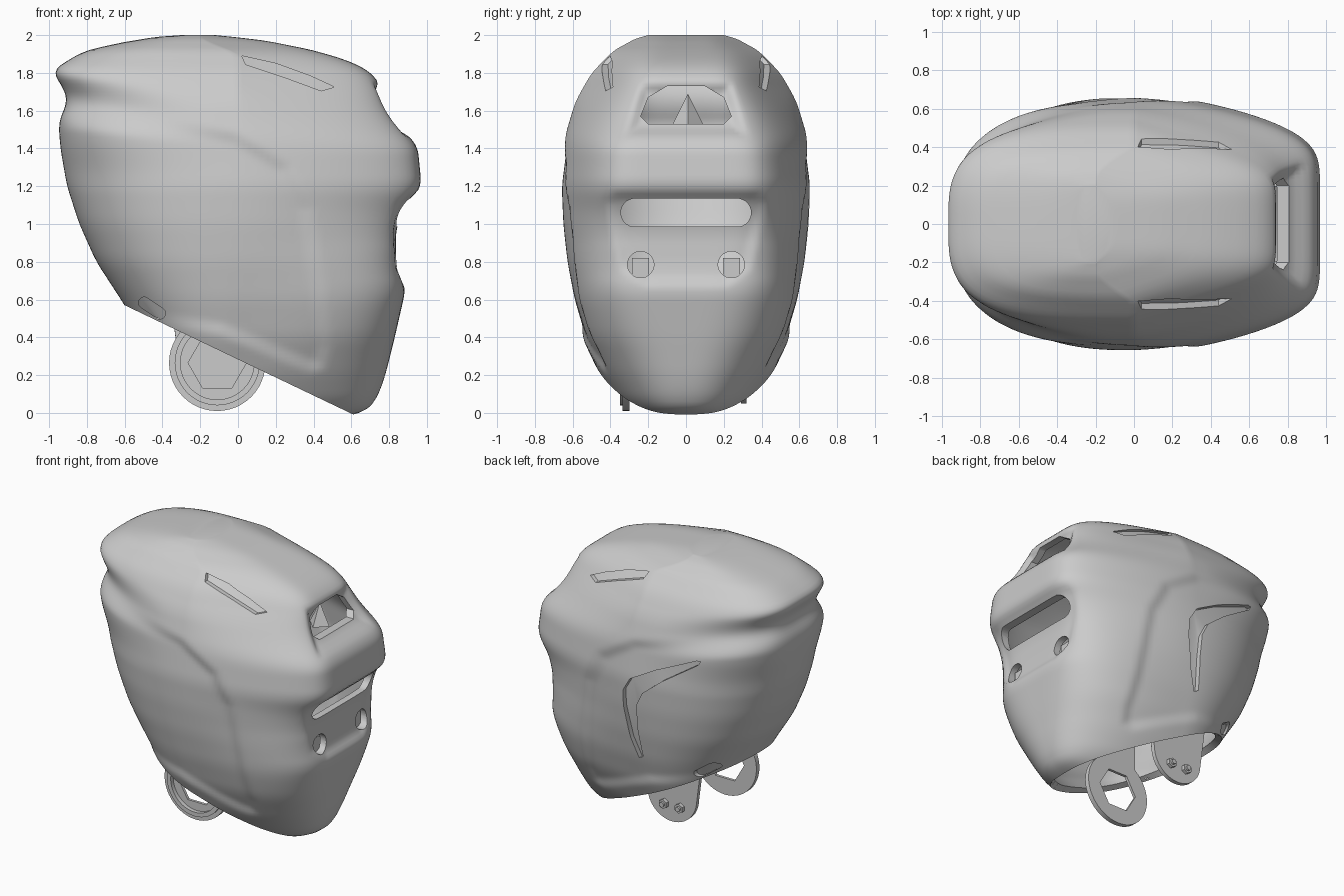
import bpy, bmesh
from math import sin, cos, pi, radians
from mathutils import Vector, Matrix

if "Cube" in bpy.data.objects:
    bpy.data.objects.remove(bpy.data.objects["Cube"], do_unlink=True)

grey = bpy.data.materials.new("plain_grey")
grey.use_nodes = True
grey.diffuse_color = (0.6, 0.6, 0.6, 1)
grey.node_tree.nodes["Principled BSDF"].inputs["Base Color"].default_value = (0.6, 0.6, 0.6, 1)

# Height profiles of the shell: (z, value)
REAR = [(-.02, -.3), (.2, -.4), (.57, -.6), (.8, -.75), (1, -.84), (1.2, -.905), (1.4, -.94), (1.53, -.95),
        (1.58, -.935), (1.65, -.9), (1.72, -.925), (1.81, -.985), (1.88, -.88), (1.92, -.8), (1.96, -.62),
        (1.99, -.44), (2, -.3)]
FRONT = [(-.02, .57), (0, .64), (.03, .7), (.1, .745), (.2, .78), (.4, .83), (.65, .887), (.78, .86), (.95, .856),
         (1.06, .885), (1.16, .945), (1.2, .972), (1.42, .95), (1.5, .87), (1.6, .8), (1.75, .745), (1.8, .71),
         (1.86, .6), (1.92, .4), (1.97, .15), (1.99, -.02), (2, -.12)]
WIDTH = [(-.02, .27), (.08, .375), (.2, .455), (.4, .55), (.6, .61), (.8, .648), (1, .67), (1.2, .678),
         (1.45, .645), (1.65, .585), (1.8, .5), (1.92, .38), (1.98, .27), (2, .2)]
# Outlines of the sunken areas
SIDE_PANEL = [(-1.3, 1.62), (-.5, 1.6), (0, 1.5), (.28, 1.33), (.4, 1.1), (.46, .7), (.5, .35),
              (.47, .22), (.38, .2), (-.1, .4), (-1.3, .6)]
FACE = [(-.4, 1.19), (.4, 1.19), (.44, 1.12), (.35, .75), (.22, .66), (-.22, .66), (-.35, .75), (-.44, 1.12)]
HOOD = [(-.34, 1.45), (.34, 1.45), (.25, 1.76), (-.25, 1.76)]


def step(lo, hi, v):
    t = min(1, max(0, (v - lo) / (hi - lo)))
    return t * t * (3 - 2 * t)


def lerp(table, z):
    z = min(table[-1][0], max(table[0][0], z))
    for (z0, a), (z1, b) in zip(table, table[1:]):
        if z <= z1:
            return a + (b - a) * (z - z0) / (z1 - z0)


def profile(table, z):
    h = .045 * min(1, max(0, 2 - z) * 4, max(0, z + .02) * 6)
    return sum(lerp(table, z + k * h / 3) for k in range(-3, 4)) / 7


def depth_in(poly, u, v):
    """Distance to the outline for a point inside it, otherwise zero."""
    inside, best = False, 9
    for (ax, ay), (bx, by) in zip(poly, poly[1:] + poly[:1]):
        if (ay > v) != (by > v) and u < ax + (v - ay) * (bx - ax) / (by - ay):
            inside = not inside
        dx, dy = bx - ax, by - ay
        t = min(1, max(0, ((u - ax) * dx + (v - ay) * dy) / (dx * dx + dy * dy)))
        best = min(best, ((u - ax - t * dx) ** 2 + (v - ay - t * dy) ** 2) ** .5)
    return best if inside else 0


def section(z, front):
    """Centre, length, half width, roundness, taper and taper power of a level slice."""
    centre = -.2 * step(1.88, 2, z)
    width, s, high = profile(WIDTH, z), step(.1, 1.1, z), step(1.35, 1.8, z)
    if front:
        boxy = 2.4 + 3.4 * s + 2.2 * step(.6, 1.2, z) * (1 - high)
        return centre, profile(FRONT, z) - centre, width, boxy, .34 * s + .08 * high, 1.7 - .7 * high
    return centre, centre - profile(REAR, z), width, 2.2 + 1.2 * step(1.2, 1.8, z), 0, 1


def side_inset(x, z):
    panel = .022 * step(0, .09, depth_in(SIDE_PANEL, x, z)) * step(-.7, .1, x)
    line = 1.65 - .12 * (x + .95)
    return panel + .05 * step(.15, 0, abs(z - line)) * step(-.1, -.75, x)


def side_y(x, z):
    c, a, w, n, taper, power = section(z, x > 0)
    t = min(1, abs(x - c) / a)
    return w * (1 - t ** n) ** (1 / n) * (1 - taper * t ** power) - side_inset(x, z)


def finish(name, bm, smooth=True):
    bmesh.ops.recalc_face_normals(bm, faces=bm.faces)
    mesh = bpy.data.meshes.new(name)
    bm.to_mesh(mesh)
    bm.free()
    ob = bpy.data.objects.new(name, mesh)
    bpy.context.collection.objects.link(ob)
    mesh.materials.append(grey)
    if smooth:
        shade(ob)
    return ob


def shade(ob):
    bpy.ops.object.select_all(action='DESELECT')
    ob.select_set(True)
    bpy.context.view_layer.objects.active = ob
    bpy.ops.object.convert(target='MESH')
    bpy.ops.object.shade_smooth_by_angle(angle=radians(32))


def prism(bm, pts, axis, lo, hi):
    """Extrude a flat outline along x or y; lo and hi may be functions."""
    def place(p, d):
        d = d(*p) if callable(d) else d
        return (d, p[0], p[1]) if axis == 'x' else (p[0], d, p[1])
    a = [bm.verts.new(place(p, lo)) for p in pts]
    b = [bm.verts.new(place(p, hi)) for p in pts]
    faces = [bm.faces.new(a), bm.faces.new(b[::-1])]
    for i in range(len(pts)):
        j = (i + 1) % len(pts)
        faces.append(bm.faces.new((a[j], a[i], b[i], b[j])))
    bmesh.ops.triangulate(bm, faces=faces[:2])


def pill(u, v, half, r, tilt=0, n=24):
    pts = []
    for i in range(n):
        t = 2 * pi * (i + .5) / n
        p, q = r * cos(t) + (half - r) * (1 if cos(t) > 0 else -1), r * sin(t)
        pts.append((u + p * cos(tilt) - q * sin(tilt), v + p * sin(tilt) + q * cos(tilt)))
    return pts


# Shell: level slices stacked from chin to crown
SEG = 192
levels = [-.02, -.01, 0, .01] + [.02 * i for i in range(1, 96)]
levels += [1.92, 1.935, 1.95, 1.962, 1.974, 1.984, 1.992, 1.997, 2]
bm = bmesh.new()
rows = []
for z in levels:
    halves = {f: section(z, f) for f in (True, False)}
    row = []
    for i in range(SEG):
        t = 2 * pi * i / SEG
        ct, st = cos(t), sin(t)
        c, a, w, n, taper, power = halves[ct > 0]
        r = (abs(ct) ** n + abs(st) ** n) ** (-1 / n)
        x = c + a * r * ct
        y = w * r * st * (1 - taper * abs(r * ct) ** power)
        if abs(y) > .1:
            y -= side_inset(x, z) * (1 if y > 0 else -1) * step(.1, .4, abs(y))
        if x > .5:
            x -= .022 * step(0, .07, depth_in(FACE, y, z))
            x -= .045 * step(0, .08, depth_in(HOOD, y, z))
        row.append(bm.verts.new((x, y, z)))
    rows.append(row)
for low, high in zip(rows, rows[1:]):
    for i in range(SEG):
        j = (i + 1) % SEG
        bm.faces.new((low[i], low[j], high[j], high[i]))
bm.faces.new(rows[-1])
bmesh.ops.bisect_plane(bm, geom=bm.verts[:] + bm.edges[:] + bm.faces[:],
                       plane_co=(-.6, 0, .57), plane_no=(.478, 0, 1), clear_inner=True)
shell = finish("shell", bm, smooth=False)
solid = shell.modifiers.new("thickness", 'SOLIDIFY')
solid.thickness, solid.offset = .05, -1

# Openings: front slot, lamp hole, round holes, side slot, crown vents, rim pockets
bm = bmesh.new()
prism(bm, pill(0, 1.06, .345, .075), 'x', .5, 1.3)
prism(bm, [(-.2, 1.53), (.2, 1.53), (.24, 1.57), (.2, 1.67), (.1, 1.73), (-.1, 1.73), (-.2, 1.67), (-.24, 1.57)],
      'x', .5, 1.3)
SIDE_SLOT = [(-.53, 1.44), (-.5, 1.44), (-.2, 1.31), (0, 1.2), (.06, 1.1), (.06, .98), (.02, .75), (-.03, .6),
             (-.065, .62), (-.045, .85), (-.05, 1.02), (-.1, 1.12), (-.25, 1.24), (-.51, 1.41)]
prism(bm, SIDE_SLOT, 'y', lambda x, z: side_y(x, z) - .035, 1)
VENT = [(.02, 1.89), (.2, 1.85), (.38, 1.785), (.51, 1.725), (.44, 1.705), (.25, 1.775), (.04, 1.845)]
for s in (-1, 1):
    prism(bm, pill(.24 * s, .785, .07, .07), 'x', .5, 1.3)
    prism(bm, VENT, 'y', lambda x, z: s * (side_y(x, z) - .03), s)
    prism(bm, pill(-.455, .555, .08, .03, -.6), 'y', lambda x, z: s * (side_y(x, z) - .035), s)
cutter = finish("opening_cutter", bm, smooth=False)
cutter.hide_render = True
cut = shell.modifiers.new("openings", 'BOOLEAN')
cut.operation, cut.solver, cut.object = 'DIFFERENCE', 'EXACT', cutter
shade(shell)
bpy.data.objects.remove(cutter, do_unlink=True)

# Right ear ring: stepped rim turned around a sideways axis, with a six-sided opening
bm = bmesh.new()
RIM = [(.255, -.30), (.255, -.335), (.225, -.335), (.225, -.35), (.195, -.35), (.195, -.32), (.14, -.32), (.14, -.30)]
turns = []
for i in range(48):
    t = 2 * pi * i / 48
    hexagon = cos(pi / 6) / cos(t % (pi / 3) - pi / 6)
    turns.append([bm.verts.new((-.11 + r * k * cos(t), y, .265 + r * k * sin(t)))
                  for r, y in RIM for k in [hexagon * 1.1 if r < .15 else 1]])
for a, b in zip(turns, turns[1:] + turns[:1]):
    for i in range(len(RIM)):
        j = (i + 1) % len(RIM)
        bm.faces.new((a[i], a[j], b[j], b[i]))
finish("right_ear_ring", bm)

# Strap that carries the ring inside the shell
bm = bmesh.new()
prism(bm, [(-.26, .46), (.04, .46), (.04, .68), (-.26, .68)], 'y', -.33, -.3)
finish("right_ear_strap", bm)

# Left ear plate with two bolts
bm = bmesh.new()
arc = [(-.11 + .2 * cos(pi * i / 24), .25 - .2 * sin(pi * i / 24)) for i in range(25)]
prism(bm, arc + [(-.36, .62), (.14, .62)], 'y', .29, .32)
for x in (-.18, -.05):
    prism(bm, pill(x, .17, .035, .035, n=6), 'y', .32, .345)
    prism(bm, pill(x, .17, .018, .018, n=12), 'y', .34, .36)
finish("left_ear_plate", bm)

# Lamp gem and the brackets behind the round holes
bm = bmesh.new()
bmesh.ops.create_cone(bm, segments=4, radius1=.08, radius2=0, depth=.16, cap_ends=True,
                      matrix=Matrix.Translation(Vector((.66, .01, 1.61))))
finish("lamp_gem", bm)
for name, s in (("right_bracket", -1), ("left_bracket", 1)):
    bm = bmesh.new()
    prism(bm, [(s * .24 - .045, .7), (s * .24 + .045, .7), (s * .24 + .045, .82), (s * .24 - .045, .82)], 'x', .71, .8)
    finish(name, bm)
